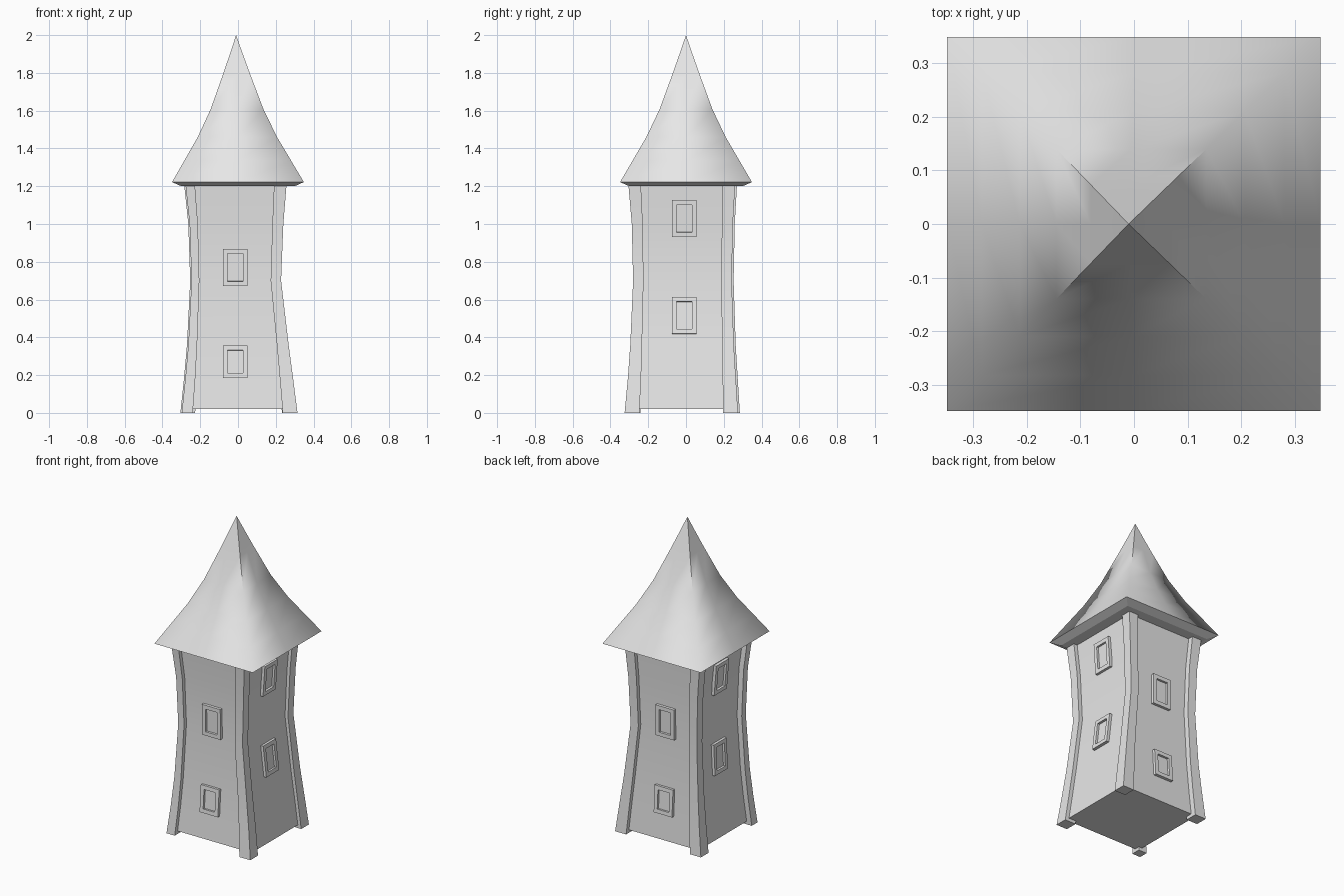
import bpy, bmesh
from math import pi
from mathutils import Matrix, Vector

if "Cube" in bpy.data.objects:
    bpy.data.objects.remove(bpy.data.objects["Cube"], do_unlink=True)

grey = bpy.data.materials.new("pale grey")
grey.use_nodes = True
grey.diffuse_color = (0.8, 0.8, 0.8, 1)
grey.node_tree.nodes["Principled BSDF"].inputs["Base Color"].default_value = (0.8, 0.8, 0.8, 1)


def finish(bm, name):
    bmesh.ops.recalc_face_normals(bm, faces=bm.faces)
    mesh = bpy.data.meshes.new(name)
    bm.to_mesh(mesh)
    bm.free()
    mesh.materials.append(grey)
    obj = bpy.data.objects.new(name, mesh)
    bpy.context.scene.collection.objects.link(obj)
    return obj


def smooth(obj):
    bpy.ops.object.select_all(action="DESELECT")
    obj.select_set(True)
    bpy.context.view_layer.objects.active = obj
    bpy.ops.object.shade_smooth_by_angle(angle=pi / 6)


def bridge(bm, low, high):
    for i in range(len(low)):
        j = (i + 1) % len(low)
        bm.faces.new((low[i], low[j], high[j], high[i]))


def loft(name, sections):
    """Skin a stack of rectangles given as (z, x0, x1, y0, y1)."""
    bm = bmesh.new()
    rings = [[bm.verts.new((x, y, z)) for x, y in ((a, c), (b, c), (b, d), (a, d))]
             for z, a, b, c, d in sections]
    for low, high in zip(rings, rings[1:]):
        bridge(bm, low, high)
    bm.faces.new(rings[0])
    bm.faces.new(rings[-1])
    smooth(finish(bm, name))


# Outline of the waisted tower: z, x min, x max, y min, y max, post width
LEVELS = [
    (0.00, -0.310, 0.315, -0.325, 0.285, 0.078),
    (0.18, -0.291, 0.292, -0.308, 0.274, 0.070),
    (0.36, -0.275, 0.268, -0.295, 0.263, 0.062),
    (0.70, -0.258, 0.228, -0.280, 0.252, 0.055),
    (1.00, -0.268, 0.240, -0.287, 0.258, 0.058),
    (1.21, -0.290, 0.257, -0.305, 0.270, 0.066),
]
# How far each wall sits behind the post faces
INSET = {"right": 0.045, "left": 0.025, "front": 0.05, "back": 0.035}


def outline(z):
    for p, q in zip(LEVELS, LEVELS[1:]):
        if z <= q[0]:
            t = (z - p[0]) / (q[0] - p[0])
            return [u + (v - u) * t for u, v in zip(p, q)]


def wall_section(z):
    z, a, b, c, d, w = outline(z)
    return (z, a + INSET["right"], b - INSET["left"], c + INSET["front"], d - INSET["back"])


# Walls, raised off the ground
loft("tower_walls", [wall_section(z) for z in [0.02] + [level[0] for level in LEVELS[1:]]])

# Corner posts, slightly crooked: shift in x and y, and width factor
CORNERS = {
    ("front", "right"): (0.012, 0.025, 0.75),
    ("front", "left"): (0, 0, 1),
    ("back", "right"): (0.005, 0, 1),
    ("back", "left"): (-0.004, -0.01, 1),
}
for (fb, lr), (dx, dy, scale) in CORNERS.items():
    sections = []
    for z, a, b, c, d, w in LEVELS:
        w *= scale
        x0 = (a if lr == "right" else b - w) + dx
        y0 = (c if fb == "front" else d - w) + dy
        sections.append((z, x0, x0 + w, y0, y0 + w))
    loft(f"{fb}_{lr}_post", sections)

# Roof: curved square spire with an underside lip, as (half width, z)
PROFILE = [(0.30, 1.20), (0.349, 1.222), (0.283, 1.335), (0.21, 1.46),
           (0.14, 1.607), (0.073, 1.79), (0.036, 1.895)]
SIDE = 2
bm = bmesh.new()
rings = []
for r, z in PROFILE:
    shift = -0.01 * (z - 1.2) / 0.8
    ring = []
    for k in range(4):
        for i in range(SIDE):
            p = Matrix.Rotation(k * pi / 2, 3, "Z") @ Vector((2 * r * i / SIDE - r, -r, z))
            ring.append(bm.verts.new((p.x + shift, p.y, z)))
    rings.append(ring)
for low, high in zip(rings, rings[1:]):
    bridge(bm, low, high)
bm.faces.new(rings[0])
apex = bm.verts.new((-0.01, 0, 2))
for i, v in enumerate(rings[-1]):
    bm.faces.new((v, rings[-1][(i + 1) % len(rings[-1])], apex))
for f in bm.faces:
    f.smooth = f.calc_center_median().z > 1.222
# Crisp rim, and crisp hips only towards the tip
for e in bm.edges:
    heights = [v.co.z for v in e.verts]
    on_hip = all(abs(abs(v.co.x + 0.01 * (v.co.z - 1.2) / 0.8) - abs(v.co.y)) < 0.001
                 for v in e.verts)
    if max(heights) < 1.23 or (on_hip and min(heights) > 1.55):
        e.smooth = False
finish(bm, "roof")


# Windows: raised frame with a recessed pane, tilted to lie on the wall
def window(name, side, z, half_height):
    def wall(h):
        h, a, b, c, d = wall_section(h)
        return {"front": Vector((-0.015, c, h)), "back": Vector((-0.015, d, h)),
                "left": Vector((b, -0.01, h)), "right": Vector((a, -0.01, h))}[side]
    up = (wall(z + 0.09) - wall(z - 0.09)).normalized()
    across = Vector({"front": (1, 0, 0), "back": (-1, 0, 0),
                     "left": (0, 1, 0), "right": (0, -1, 0)}[side])
    out = across.cross(up)
    base = (wall(z + 0.09) + wall(z - 0.09)) / 2
    bm = bmesh.new()
    rings = []
    for half_w, border, depth in ((0.065, 0, -0.015), (0.065, 0, 0.018),
                                  (0.041, 0.025, 0.018), (0.041, 0.025, 0.004)):
        half_h = half_height - border
        rings.append([bm.verts.new(base + across * half_w * u + up * half_h * v + out * depth)
                      for u, v in ((-1, -1), (1, -1), (1, 1), (-1, 1))])
    for low, high in zip(rings, rings[1:]):
        bridge(bm, low, high)
    bm.faces.new(rings[0])
    bm.faces.new(rings[-1])
    finish(bm, name)


for side in ("front", "back"):
    window(f"{side}_lower_window", side, 0.27, 0.086)
    window(f"{side}_upper_window", side, 0.77, 0.098)
for side in ("left", "right"):
    window(f"{side}_lower_window", side, 0.515, 0.098)
    window(f"{side}_upper_window", side, 1.03, 0.098)
